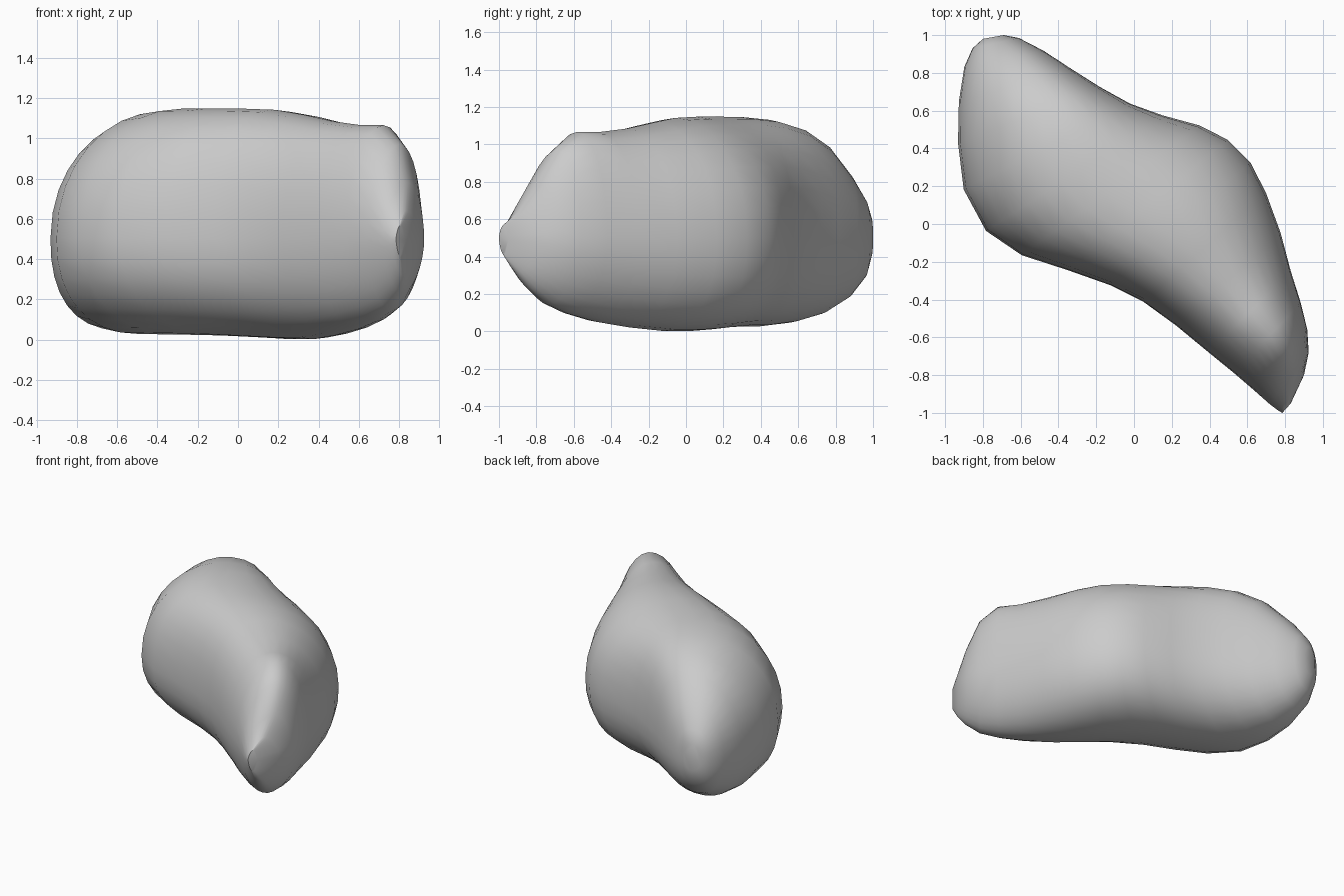
import bpy, bmesh, math
from mathutils import Vector

cube = bpy.data.objects.get("Cube")
if cube:
    bpy.data.objects.remove(cube, do_unlink=True)

RING = 32
MID_Z = 0.5

# Slices from the back tip to the front tip:
# left edge, right edge, bottom, top, sideways lean of the top and of the bottom
SLICES = [
    ((-.80, .98), (-.69, 1.0), .40, .61, 0, 0),
    ((-.855, .93), (-.61, .985), .29, .70, .03, -.03),
    ((-.90, .84), (-.48, .92), .18, .83, .07, -.05),
    ((-.93, .65), (-.33, .82), .09, 1.0, .1, -.05),
    ((-.935, .43), (-.18, .725), .045, 1.09, .11, -.05),
    ((-.91, .18), (-.02, .635), .025, 1.135, .09, -.03),
    ((-.79, -.045), (.15, .575), .025, 1.15, .04, .02),
    ((-.60, -.17), (.35, .525), .02, 1.15, -.03, .05),
    ((-.35, -.245), (.50, .45), .01, 1.15, -.07, .05),
    ((-.12, -.325), (.62, .33), 0, 1.145, -.09, .03),
    ((.05, -.41), (.70, .17), 0, 1.12, -.08, 0),
    ((.22, -.535), (.78, -.05), .02, 1.085, -.05, -.03),
    ((.40, -.685), (.83, -.25), .05, 1.065, -.01, -.04),
    ((.53, -.79), (.885, -.42), .09, 1.075, .05, -.05),
    ((.64, -.885), (.92, -.56), .14, .98, .1, -.05),
    ((.72, -.955), (.925, -.68), .23, .78, .1, -.03),
    ((.76, -.985), (.90, -.80), .31, .64, .05, 0),
    ((.785, -1.0), (.83, -.95), .41, .57, 0, 0),
]


def power(value, exponent):
    return math.copysign(abs(value) ** exponent, value)


def slice_points(a, b, low, high, lean_top, lean_low, roundness):
    """Upright superellipse spanning the two edge points, leaning at top and bottom."""
    a, b = Vector((*a, MID_Z)), Vector((*b, MID_Z))
    for i in range(RING):
        t = math.tau * i / RING
        u = power(math.cos(t), 2 / roundness)
        v = power(math.sin(t), 2 / roundness)
        shift = v * v * (lean_top if v > 0 else lean_low)
        p = a.lerp(b, (u + 1) / 2 + shift)
        p.z += v * ((high - MID_Z) if v > 0 else (MID_Z - low))
        yield p


# Stone body lofted through the slices, sharpening to a ridge at the front
bm = bmesh.new()
rings = []
for k, spec in enumerate(SLICES):
    roundness = 2.2 - 0.6 * max(0, k - 10) / 7
    rings.append([bm.verts.new(p) for p in slice_points(*spec, roundness)])
for r, s in zip(rings, rings[1:]):
    for i in range(RING):
        j = (i + 1) % RING
        bm.faces.new((r[i], r[j], s[j], s[i]))
bm.faces.new(rings[0])
bm.faces.new(rings[-1])

# Relax the surface lightly so the slices blend
inner = [v for ring in rings[2:-3] for v in ring]
bmesh.ops.smooth_vert(bm, verts=inner, factor=0.3,
                      use_axis_x=True, use_axis_y=True, use_axis_z=True)
bmesh.ops.recalc_face_normals(bm, faces=bm.faces)

mesh = bpy.data.meshes.new("stone_body")
bm.to_mesh(mesh)
bm.free()
stone = bpy.data.objects.new("stone_body", mesh)
bpy.context.collection.objects.link(stone)

# Plain grey stone colour
grey = bpy.data.materials.new("stone_grey")
grey.use_nodes = True
colour = (0.6, 0.6, 0.6, 1)
grey.diffuse_color = colour
grey.node_tree.nodes["Principled BSDF"].inputs["Base Color"].default_value = colour
mesh.materials.append(grey)

bpy.ops.object.select_all(action='DESELECT')
stone.select_set(True)
bpy.context.view_layer.objects.active = stone
bpy.ops.object.shade_smooth_by_angle(angle=math.radians(45))
